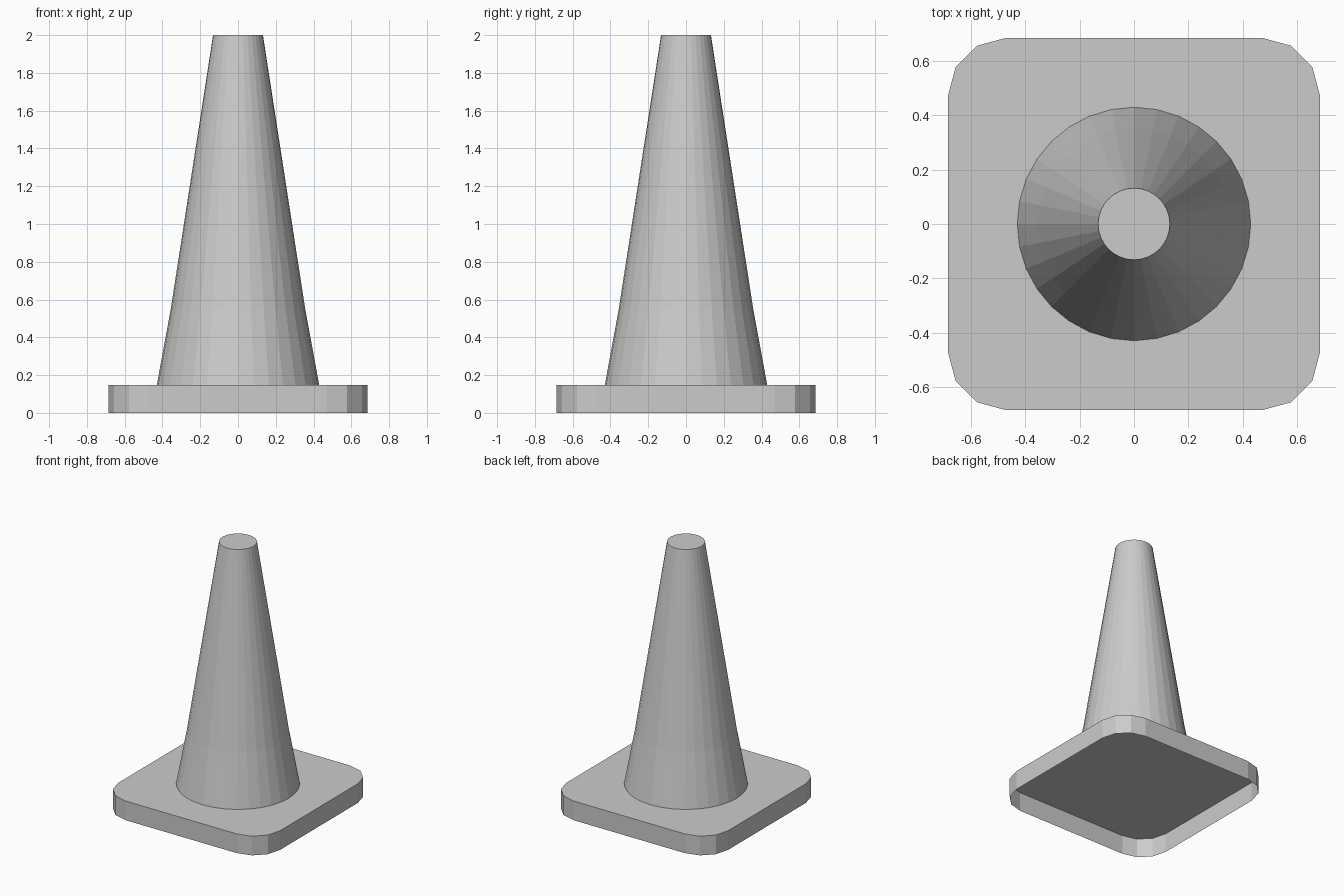
import bpy, bmesh
from math import sin, cos, pi

if "Cube" in bpy.data.objects:
    bpy.data.objects.remove(bpy.data.objects["Cube"])


def make_object(name, bm):
    mesh = bpy.data.meshes.new(name)
    bm.to_mesh(mesh)
    bm.free()
    obj = bpy.data.objects.new(name, mesh)
    bpy.context.collection.objects.link(obj)
    return obj


def stack(name, rings):
    """Flat-faced skin through equal-length rings, open below, capped on top."""
    bm = bmesh.new()
    loops = [[bm.verts.new(p) for p in ring] for ring in rings]
    for low, high in zip(loops, loops[1:]):
        n = len(low)
        for i in range(n):
            j = (i + 1) % n
            bm.faces.new((low[i], low[j], high[j], high[i]))
    bm.faces.new(loops[-1])
    return make_object(name, bm)


def circle(radius, z, sides=32):
    return [(radius * cos(2 * pi * i / sides), radius * sin(2 * pi * i / sides), z)
            for i in range(sides)]


def rounded_square(half, radius, z, steps=3):
    points = []
    for corner in range(4):
        mid = pi / 4 + corner * pi / 2
        cx = (half - radius) * (1 if cos(mid) > 0 else -1)
        cy = (half - radius) * (1 if sin(mid) > 0 else -1)
        for k in range(steps + 1):
            a = corner * pi / 2 + k * pi / 2 / steps
            points.append((cx + radius * cos(a), cy + radius * sin(a), z))
    return points


BASE_TOP = 0.147

# Rounded square foot, hollow underneath
stack("base_plate", [rounded_square(0.686, 0.216, z) for z in (0, BASE_TOP)])

# Tapered body with a slight flare near the foot
stack("cone_body", [circle(r, z) for r, z in
                    ((0.43, BASE_TOP), (0.356, 0.55), (0.132, 2.0))])
